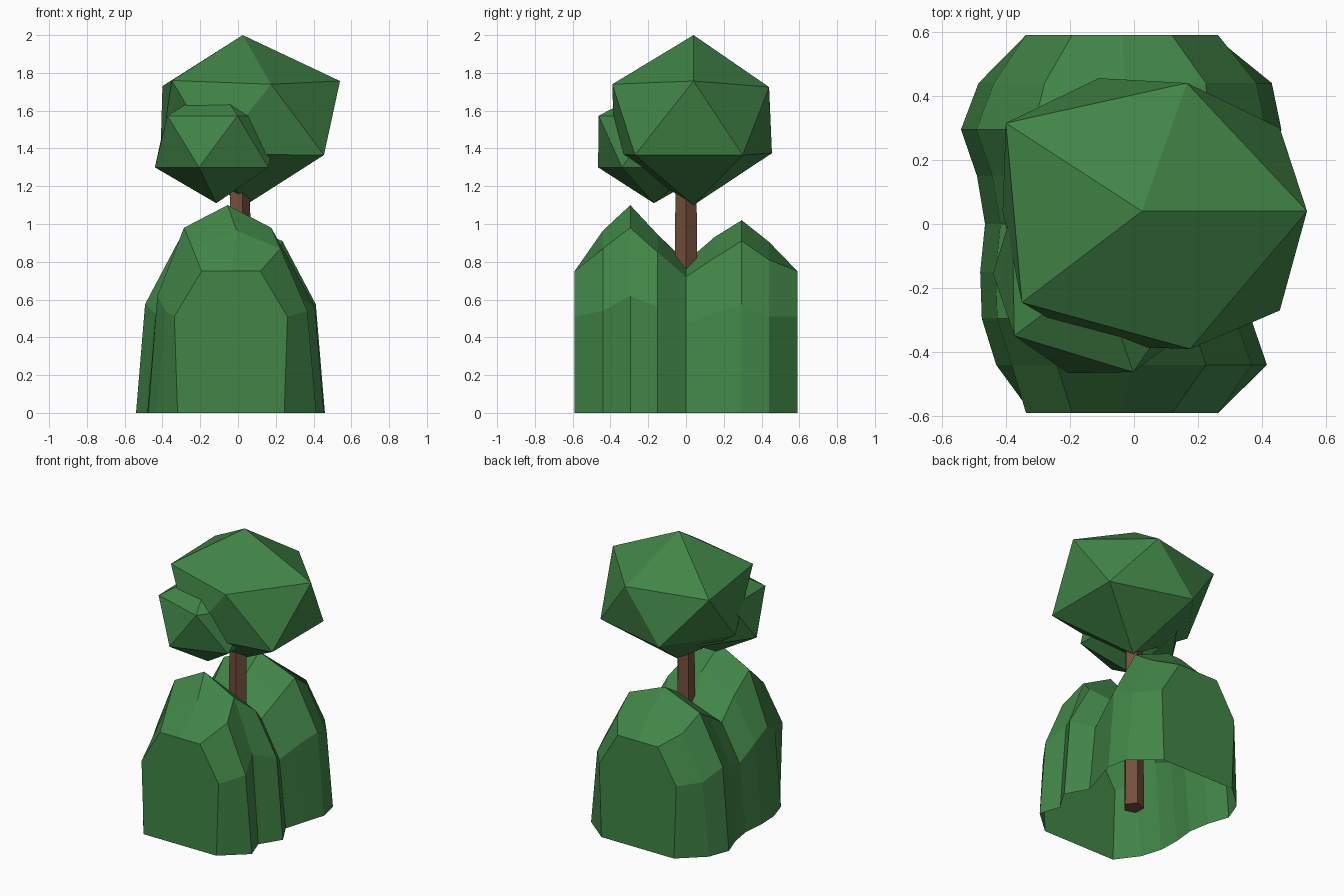
import bpy, bmesh, math
from mathutils import Vector

if "Cube" in bpy.data.objects:
    bpy.data.objects.remove(bpy.data.objects["Cube"])


def material(name, rgb):
    m = bpy.data.materials.new(name)
    m.diffuse_color = (*rgb, 1)
    m.use_nodes = True
    m.node_tree.nodes["Principled BSDF"].inputs["Base Color"].default_value = m.diffuse_color
    return m


leaf = material("leaf green", (0.053, 0.235, 0.063))
bark = material("bark brown", (0.17, 0.078, 0.044))


def build(name, verts, faces, mat):
    mesh = bpy.data.meshes.new(name)
    mesh.from_pydata(verts, [], faces)
    bm = bmesh.new()
    bm.from_mesh(mesh)
    bmesh.ops.recalc_face_normals(bm, faces=bm.faces)
    bm.to_mesh(mesh)
    bm.free()
    mesh.materials.append(mat)
    ob = bpy.data.objects.new(name, mesh)
    bpy.context.collection.objects.link(ob)
    return ob


def crown(name, top, upper, lower, bottom):
    """Uneven 20-sided crown: two rings of five points between two poles."""
    verts = [top, *upper, *lower, bottom]
    faces = []
    for i in range(5):
        j = (i + 1) % 5
        u, u2, l, l2 = 1 + i, 1 + j, 6 + i, 6 + j
        faces += [(0, u, u2), (u, l, u2), (u2, l, l2), (11, l2, l)]
    return build(name, verts, faces, leaf)


# Hedge: open-bottomed shell of cross-sections along y
# y, left x, right x, shoulder z, upper z, ridge z
stations = [
    (-0.59, -0.32, 0.245, 0.51, 0.75, 0.75),
    (-0.44, -0.43, 0.415, 0.54, 0.87, 0.965),
    (-0.295, -0.475, 0.365, 0.62, 0.98, 1.10),
    (-0.15, -0.48, 0.455, 0.56, 0.85, 0.945),
    (0.0, -0.465, 0.37, 0.47, 0.72, 0.80),
    (0.15, -0.49, 0.415, 0.53, 0.82, 0.93),
    (0.295, -0.54, 0.46, 0.575, 0.91, 1.02),
    (0.44, -0.485, 0.43, 0.51, 0.81, 0.905),
    (0.59, -0.32, 0.245, 0.51, 0.75, 0.75),
]
verts, faces = [], []
for y, xl, xr, zs, zu, zp in stations:
    c, half = (xl + xr) / 2, (xr - xl) / 2
    inset = -0.017 if abs(y) > 0.5 else 0.048
    u = half * 0.55
    verts += [(xl, y, 0), (xl + inset, y, zs), (c - u, y, zu), (c, y, zp),
              (c + u, y, zu), (xr - inset, y, zs), (xr, y, 0)]
for s in range(len(stations) - 1):
    for k in range(6):
        a = s * 7 + k
        faces.append((a, a + 1, a + 8, a + 7))
last = 7 * (len(stations) - 1)
faces += [tuple(range(7)), tuple(range(last, last + 7))]
build("hedge", verts, faces, leaf)

# Trunk: five-sided tapered post
ring = [(math.cos(math.tau * i / 5), math.sin(math.tau * i / 5)) for i in range(5)]
tv = [(0.005 + r * x, r * y, z) for r, z in ((0.068, 0.0), (0.058, 1.3)) for x, y in ring]
tf = [(i, (i + 1) % 5, 5 + (i + 1) % 5, 5 + i) for i in range(5)]
build("trunk", tv, tf + [(4, 3, 2, 1, 0), (5, 6, 7, 8, 9)], bark)

# Large crown
crown("large_crown", (0.025, 0.04, 2.0),
      [(0.54, 0.04, 1.757), (0.165, 0.44, 1.725), (-0.40, 0.315, 1.73),
       (-0.35, -0.245, 1.76), (0.175, -0.39, 1.74)],
      [(0.455, 0.30, 1.365), (-0.11, 0.455, 1.375), (-0.41, 0.04, 1.38),
       (-0.12, -0.38, 1.37), (0.455, -0.27, 1.365)],
      (0.04, 0.04, 1.10))

# Small crown tucked in front of the large one
cx, cy, r = -0.11, -0.15, 0.33


def ring5(start, z):
    return [(cx + r * math.cos(math.radians(start + 72 * i)),
             cy + r * math.sin(math.radians(start + 72 * i)), z) for i in range(5)]


crown("small_crown", (cx, cy, 1.74), ring5(217, 1.573), ring5(253, 1.30),
      (cx - 0.005, cy - 0.02, 1.11))
